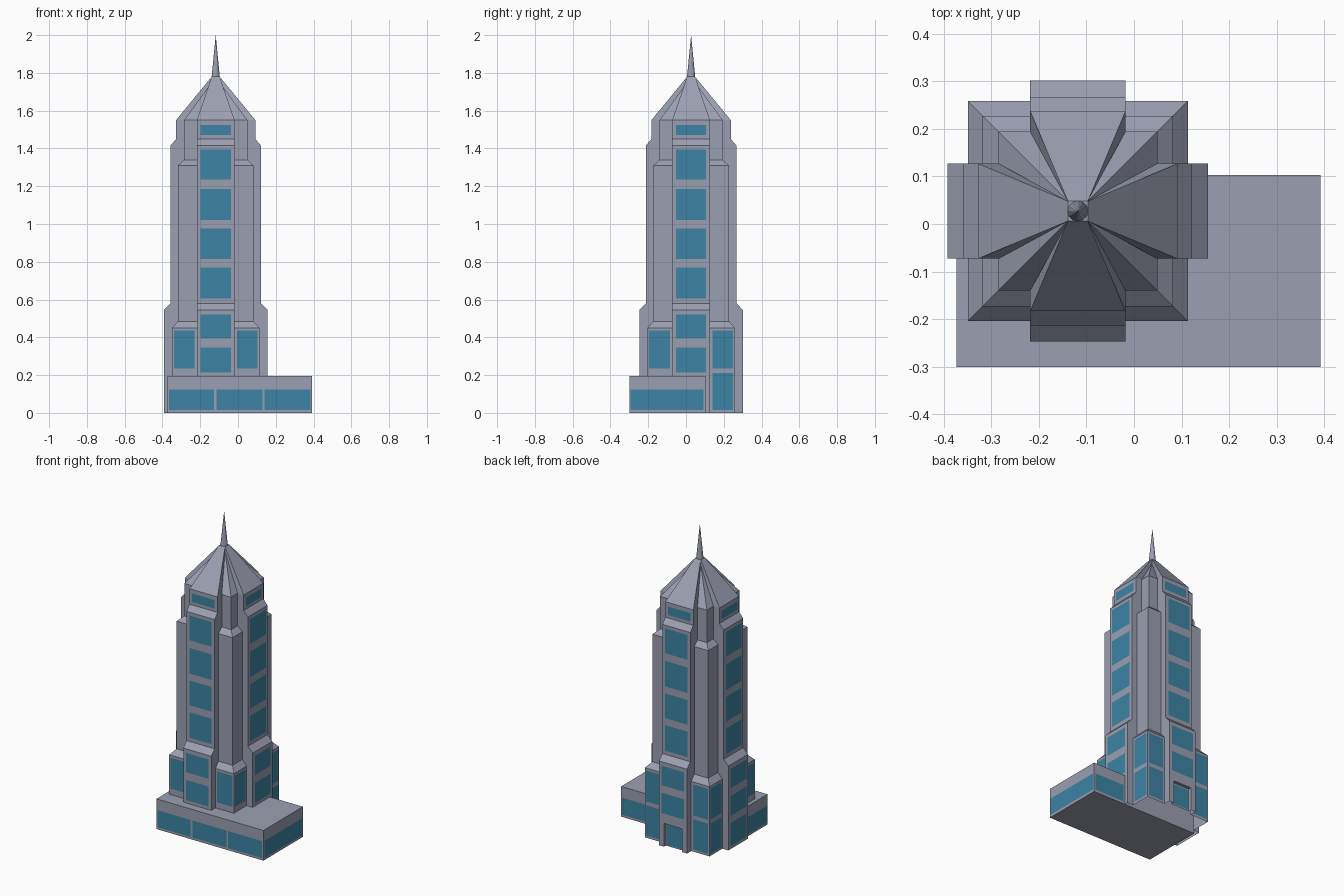
import bpy, bmesh, math
from mathutils import Matrix, Vector

if "Cube" in bpy.data.objects:
    bpy.data.objects.remove(bpy.data.objects["Cube"])

CX, CY = -0.118, 0.027      # tower axis
W = 0.10                    # half width of the bays


def material(name, rgb):
    m = bpy.data.materials.new(name)
    m.diffuse_color = (*rgb, 1)
    m.use_nodes = True
    m.node_tree.nodes["Principled BSDF"].inputs["Base Color"].default_value = m.diffuse_color
    return m


STONE = material("stone", (0.33, 0.35, 0.44))
GLASS = material("glass", (0.045, 0.23, 0.37))


def finish(name, bm, mat, loc=(0, 0, 0)):
    me = bpy.data.meshes.new(name)
    bm.to_mesh(me)
    bm.free()
    ob = bpy.data.objects.new(name, me)
    ob.location = loc
    me.materials.append(mat)
    bpy.context.collection.objects.link(ob)
    return ob


def interp(profile, z):
    for (z0, r0), (z1, r1) in zip(profile, profile[1:]):
        if z0 <= z <= z1:
            return r0 + (r1 - r0) * (z - z0) / (z1 - z0)


def outline(a, c, w, z_bay, z_corner):
    # Square with a projecting bay on each side, 20 points
    quarter = [(a, -w, z_bay), (a, w, z_bay), (c, w, z_corner),
               (c, c, z_corner), (w, c, z_corner)]
    return [Matrix.Rotation(k * math.pi / 2, 3, 'Z') @ Vector(p)
            for k in range(4) for p in quarter]


# Tower: stepped bays and stepped corners, then the tapering roof
bay = [(0, .274), (.545, .274), (.58, .24), (1.415, .24), (1.45, .21), (1.55, .21)]
corner = [(0, .231), (.45, .231), (.485, .2), (1.31, .2), (1.34, .167), (1.55, .167)]
levels = sorted({z for z, _ in bay + corner})
loops = [outline(interp(bay, z), interp(corner, z), W, z, z) for z in levels]
loops.append(outline(.021, .021, .021, 1.78, 1.75))
bm = bmesh.new()
rings = [[bm.verts.new(p) for p in loop] for loop in loops]
for lo, hi in zip(rings, rings[1:]):
    for i in range(20):
        j = (i + 1) % 20
        bm.faces.new((lo[i], lo[j], hi[j], hi[i]))
bm.faces.new([rings[-1][i] for i in range(20) if i % 5 < 2])

# Recessed doorway in the back bay
DW, DH, DD = .065, .15, .02
bm.faces.ensure_lookup_table()
wall = min((f for f in bm.faces if all(v.co.y > .273 for v in f.verts)),
           key=lambda f: f.calc_center_median().z)
corners = sorted(wall.verts, key=lambda v: (v.co.z, v.co.x))
bl, br, tl, tr = corners
bm.faces.remove(wall)
path = [(-DW, 0), (-DW, DH), (DW, DH), (DW, 0)]
outer = [bm.verts.new((x, .274, z)) for x, z in path]
inner = [bm.verts.new((x, .274 - DD, z)) for x, z in path]
bm.faces.new([bl] + outer + [br, tr, tl])
for i in range(3):
    bm.faces.new((outer[i], outer[i + 1], inner[i + 1], inner[i]))
bm.faces.new(inner)
bmesh.ops.remove_doubles(bm, verts=bm.verts, dist=1e-4)
bmesh.ops.recalc_face_normals(bm, faces=bm.faces)
finish("tower", bm, STONE, (CX, CY, 0))

# Spire
bm = bmesh.new()
bmesh.ops.create_cone(bm, cap_ends=True, segments=12, radius1=.022, radius2=0, depth=.225,
                      matrix=Matrix.Translation((0, 0, 1.8875)))
finish("spire", bm, STONE, (CX, CY, 0))

# Podium
X0, X1, Y0, Y1, H = -.373, .392, -.30, .103, .195
bm = bmesh.new()
bmesh.ops.create_cube(bm, size=1, matrix=Matrix.Translation(((X0 + X1) / 2, (Y0 + Y1) / 2, H / 2))
                      @ Matrix.Diagonal((X1 - X0, Y1 - Y0, H, 1)))
finish("podium", bm, STONE)


def pane(bm, side, d, u0, u1, z0, z1):
    # Glass pane at distance d; side 0 front, 1 right, 2 back, 3 left
    rot = Matrix.Rotation(side * math.pi / 2, 3, 'Z')
    bm.faces.new([bm.verts.new(rot @ Vector((u, -d, z)))
                  for u, z in ((u0, z0), (u1, z0), (u1, z1), (u0, z1))])


# Tower windows, side by side around the axis
bay_rows = [(.215, .345), (.395, .52), (.605, .77), (.815, .975),
            (1.02, 1.185), (1.235, 1.395), (1.47, 1.525)]
E = .002
bm = bmesh.new()
for side in range(4):
    for z0, z1 in bay_rows:
        pane(bm, side, interp(bay, z0) + E, -.08, .08, z0, z1)
    for s in (-1, 1):
        u0, u1 = sorted((s * .113, s * .222))
        pane(bm, side, .231 + E, u0, u1, .235, .435)
        # Ground-level corner windows only where the podium is absent
        if side == 2 or (side == 1 and s > 0) or (side == 3 and s < 0):
            pane(bm, side, .231 + E, u0, u1, .015, .21)
pane(bm, 3, .274 + E, -.08, .08, .02, .17)
finish("tower_windows", bm, GLASS, (CX, CY, 0))

# Door glass
bm = bmesh.new()
pane(bm, 2, .274 - DD + E, -DW + .008, DW - .008, .008, DH - .01)
finish("door_glass", bm, GLASS, (CX, CY, 0))

# Podium windows
bm = bmesh.new()
for u0, u1 in ((-.365, -.128), (-.115, .13), (.14, .384)):
    pane(bm, 0, -Y0 + E, u0, u1, .015, .125)
pane(bm, 1, X1 + E, -.293, .093, .015, .125)
pane(bm, 2, Y1 + E, -.384, -.168, .015, .125)
pane(bm, 3, -X0 + E, .083, .293, .015, .125)
finish("podium_windows", bm, GLASS)
